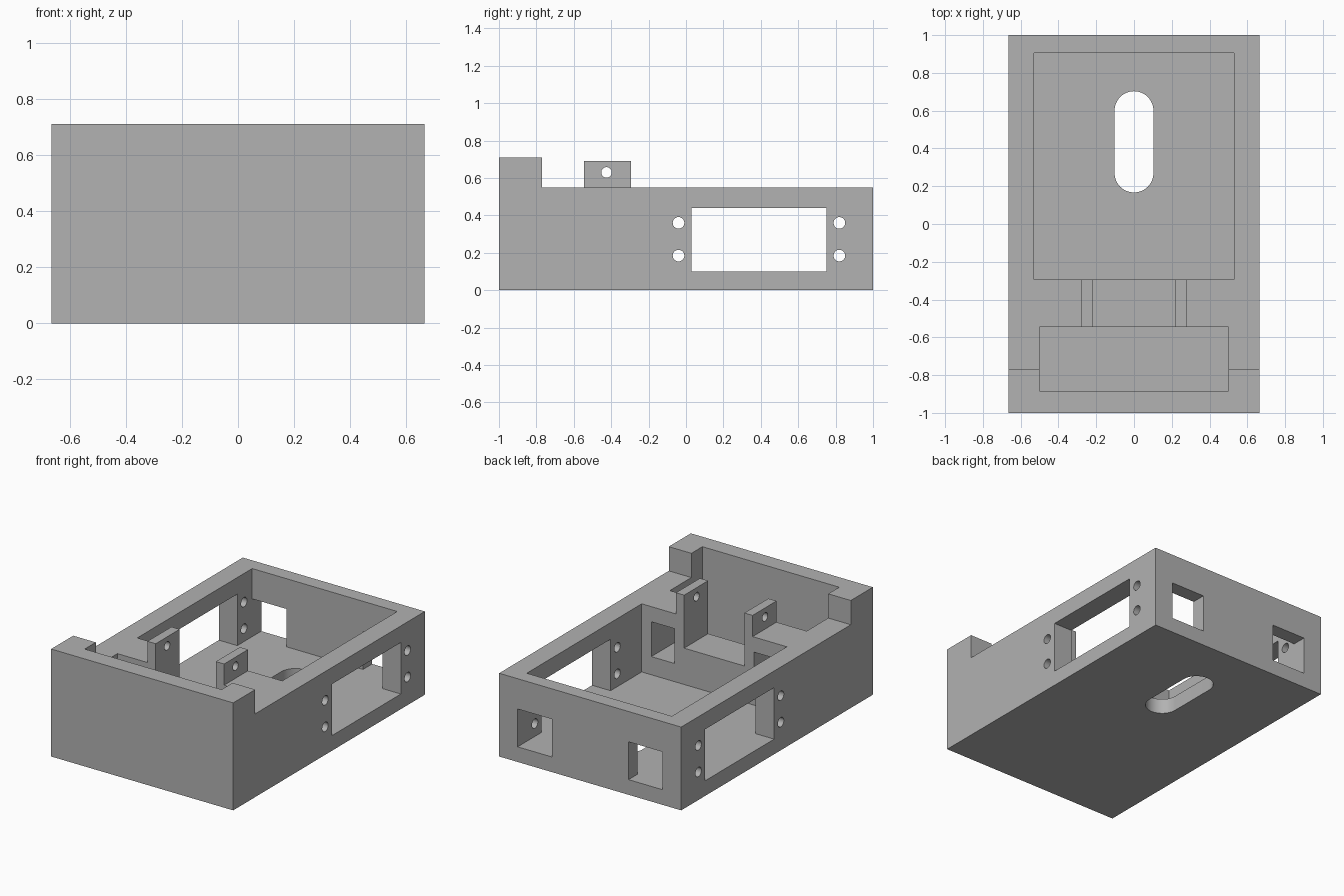
import bpy, bmesh
from math import pi
from mathutils import Matrix

cube = bpy.data.objects.get("Cube")
if cube:
    bpy.data.objects.remove(cube, do_unlink=True)

grey = bpy.data.materials.new("plain grey")
grey.use_nodes = True
COLOUR = (0.445, 0.445, 0.445, 1)
grey.diffuse_color = COLOUR
grey.node_tree.nodes["Principled BSDF"].inputs["Base Color"].default_value = COLOUR


def make(name, bm):
    bmesh.ops.recalc_face_normals(bm, faces=bm.faces)
    mesh = bpy.data.meshes.new(name)
    bm.to_mesh(mesh)
    bm.free()
    mesh.materials.append(grey)
    ob = bpy.data.objects.new(name, mesh)
    bpy.context.scene.collection.objects.link(ob)
    return ob


def prism(name, points, direction):
    """Extrude a closed outline along a direction."""
    bm = bmesh.new()
    face = bm.faces.new([bm.verts.new(p) for p in points])
    ext = bmesh.ops.extrude_face_region(bm, geom=[face])["geom"]
    verts = [v for v in ext if isinstance(v, bmesh.types.BMVert)]
    bmesh.ops.translate(bm, verts=verts, vec=direction)
    return make(name, bm)


def block(name, x, y, z):
    outline = [(x[0], y[0], z[0]), (x[1], y[0], z[0]),
               (x[1], y[1], z[0]), (x[0], y[1], z[0])]
    return prism(name, outline, (0, 0, z[1] - z[0]))


def cylinder(name, radius, length, centre, axis, sides=32):
    bm = bmesh.new()
    turn = Matrix.Rotation(pi / 2, 4, "Y") if axis == "X" else Matrix()
    bmesh.ops.create_cone(bm, cap_ends=True, segments=sides, radius1=radius,
                          radius2=radius, depth=length,
                          matrix=Matrix.Translation(centre) @ turn)
    return make(name, bm)


def combine(tool, operation="DIFFERENCE"):
    """Apply one boolean to the housing and discard the tool."""
    mod = housing.modifiers.new("shape", "BOOLEAN")
    mod.operation, mod.solver, mod.object = operation, "EXACT", tool
    graph = bpy.context.evaluated_depsgraph_get()
    mesh = bpy.data.meshes.new_from_object(housing.evaluated_get(graph))
    housing.modifiers.clear()
    housing.data = mesh
    bpy.data.objects.remove(tool, do_unlink=True)


# Housing with a raised front wall
W, FLOOR, RIM = 0.665, 0.10, 0.55
profile = [(-1, 0), (1, 0), (1, RIM), (-0.77, RIM), (-0.77, 0.71), (-1, 0.71)]
housing = prism("housing", [(-W, y, z) for y, z in profile], (2 * W, 0, 0))

# Main and front compartments
combine(block("main_cavity", (-0.53, 0.53), (-0.295, 0.905), (FLOOR, 1)))
combine(block("front_cavity", (-0.5, 0.5), (-0.885, -0.545), (FLOOR, 1)))

# Bracket ears on the divider
for s in (-1, 1):
    xs = sorted((s * 0.22, s * 0.28))
    combine(block("bracket_ear", xs, (-0.545, -0.295), (0.5, 0.69)), "UNION")

# Notch between the ears and their pivot holes
combine(block("notch", (-0.22, 0.22), (-0.6, -0.25), (0.34, 1)))
combine(cylinder("pivot_hole", 0.028, 0.7, (0, -0.425, 0.63), "X"))

# Divider openings and back windows
for s in (-1, 1):
    combine(block("divider_opening", sorted((s * 0.29, s * 0.46)),
                  (-0.6, -0.25), (0.22, 0.45)))
    combine(block("back_window", sorted((s * 0.28, s * 0.53)),
                  (0.8, 1.1), (FLOOR, 0.35)))

# Side windows with screw holes
combine(block("side_window", (-1, 1), (0.03, 0.75), (FLOOR, 0.44)))
for y in (-0.04, 0.82):
    for z in (0.185, 0.36):
        combine(cylinder("screw_hole", 0.031, 2, (0, y, z), "X"))

# Rounded slot through the floor
combine(block("slot", (-0.103, 0.103), (0.27, 0.6), (-0.1, 0.3)))
for y in (0.27, 0.6):
    combine(cylinder("slot_end", 0.103, 0.4, (0, y, 0.1), "Z", 48))

# Finish: one material, sharp edges kept
housing.data.materials.clear()
housing.data.materials.append(grey)
for poly in housing.data.polygons:
    poly.material_index = 0
bpy.ops.object.select_all(action="DESELECT")
housing.select_set(True)
bpy.context.view_layer.objects.active = housing
bpy.ops.object.shade_smooth_by_angle(angle=pi / 6)
